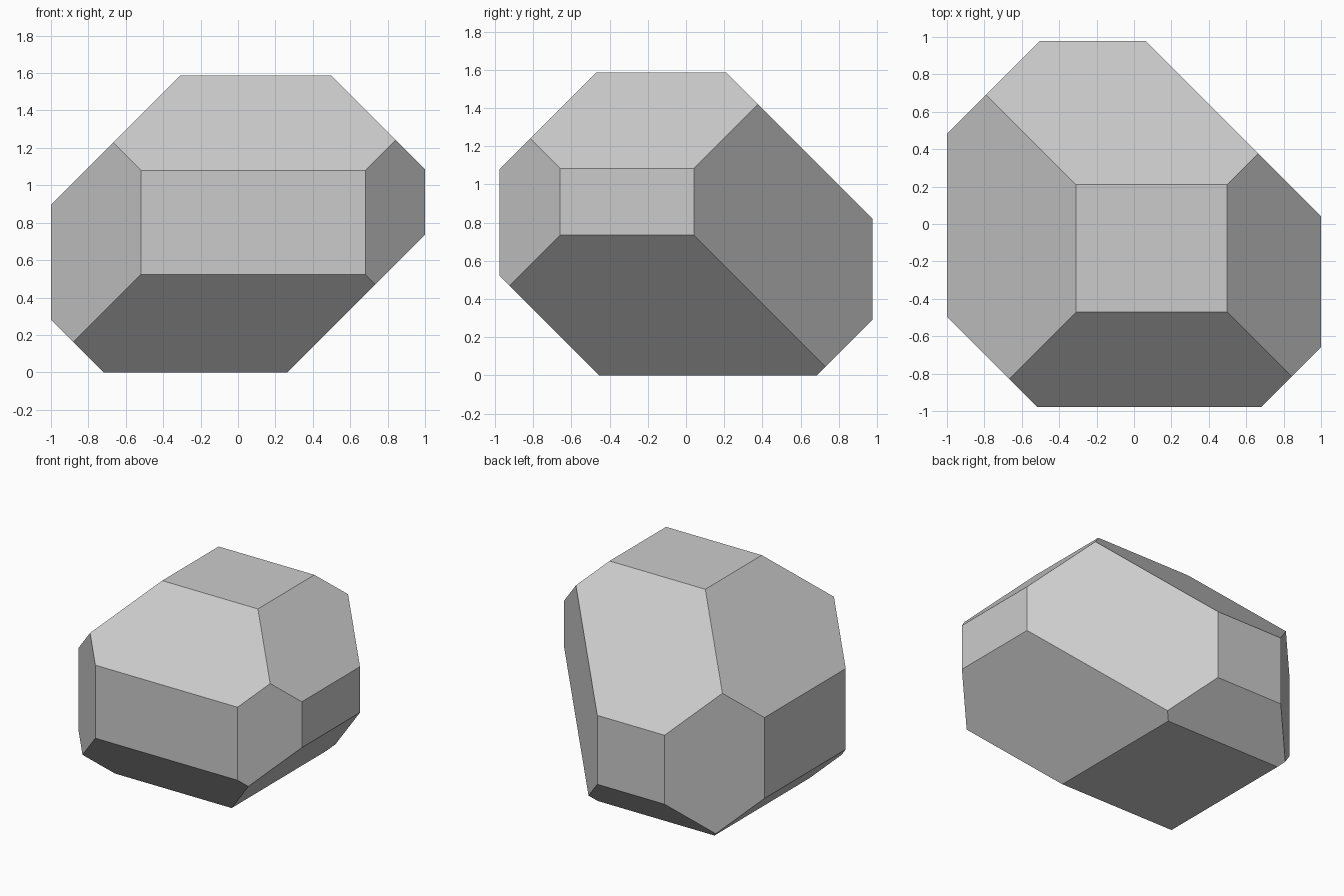
import bpy, bmesh
from mathutils import Vector

if "Cube" in bpy.data.objects:
    bpy.data.objects.remove(bpy.data.objects["Cube"])

# Starting block
X, Y, Z = 1.0, 0.978, 1.587
bm = bmesh.new()
bmesh.ops.create_cube(bm, size=1)
for v in bm.verts:
    v.co = Vector((v.co.x * 2 * X, v.co.y * 2 * Y, (v.co.z + 0.5) * Z))

# 45 degree cuts along the twelve edges: direction -> offset (direction . point <= offset)
cuts = {
    (1, 0, 1): 2.085, (-1, 0, 1): 1.897, (-1, 0, -1): 0.72, (1, 0, -1): 0.265,
    (0, 1, 1): 1.797, (0, -1, 1): 2.058, (0, -1, -1): 0.455, (0, 1, -1): 0.685,
    (1, 1, 0): 1.042, (-1, 1, 0): 1.482, (-1, -1, 0): 1.497, (1, -1, 0): 1.659,
}
for direction, offset in cuts.items():
    n = Vector(direction)
    bmesh.ops.bisect_plane(bm, geom=bm.verts[:] + bm.edges[:] + bm.faces[:], dist=1e-5,
                           plane_co=n * offset / 2, plane_no=n, clear_outer=True)
    # Close the cut
    rim = [e for e in bm.edges if e.is_boundary]
    if rim:
        bmesh.ops.contextual_create(bm, geom=rim)
bmesh.ops.recalc_face_normals(bm, faces=bm.faces[:])

# Faceted boulder
mesh = bpy.data.meshes.new("faceted_boulder")
bm.to_mesh(mesh)
bm.free()
boulder = bpy.data.objects.new("faceted_boulder", mesh)
bpy.context.collection.objects.link(boulder)
